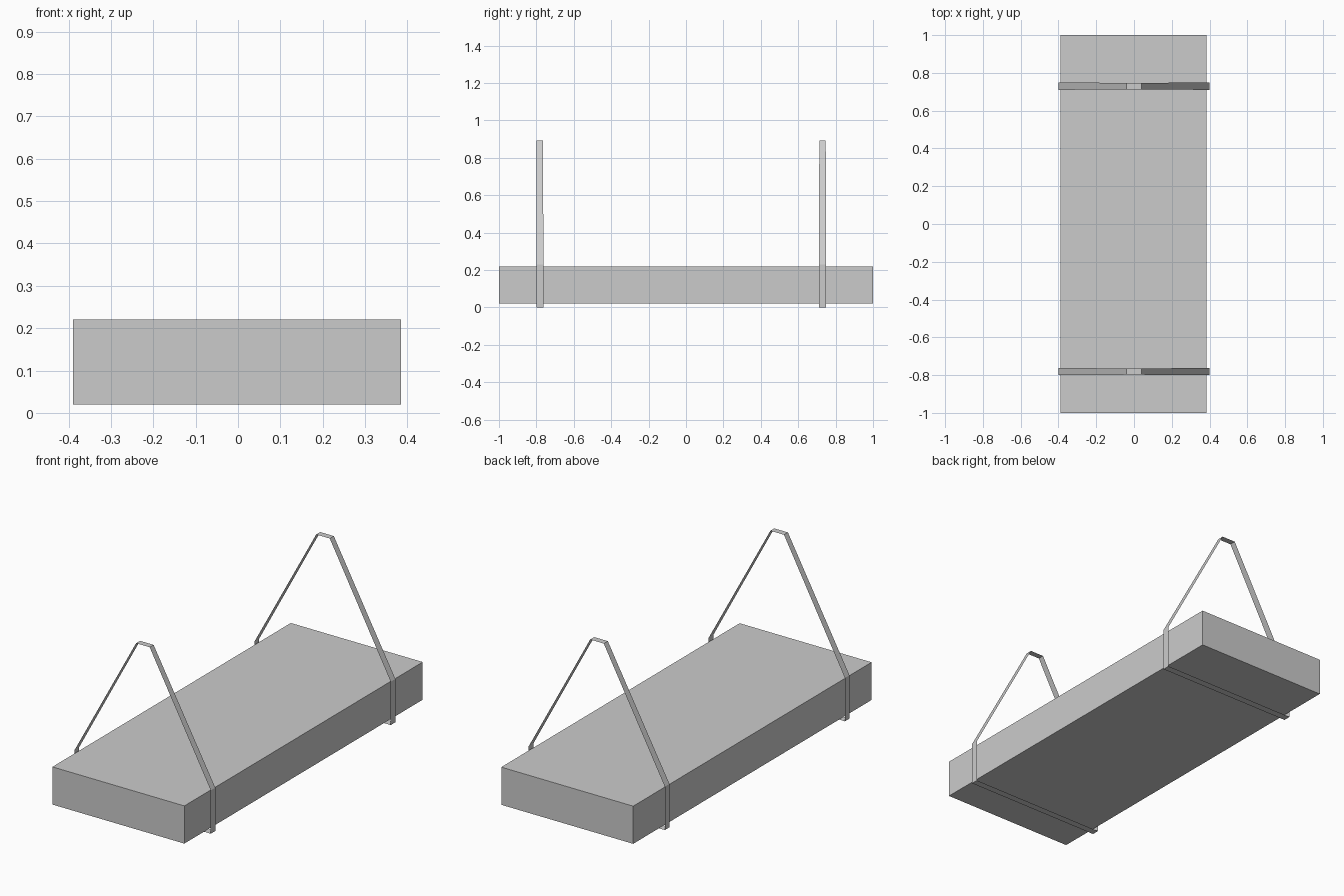
import bpy
import bmesh

if "Cube" in bpy.data.objects:
    bpy.data.objects.remove(bpy.data.objects["Cube"])


def make_object(name, bm):
    mesh = bpy.data.meshes.new(name)
    bm.to_mesh(mesh)
    bm.free()
    obj = bpy.data.objects.new(name, mesh)
    bpy.context.collection.objects.link(obj)
    return obj


def box(name, lo, hi):
    bm = bmesh.new()
    bmesh.ops.create_cube(bm, size=1)
    for v in bm.verts:
        v.co = [(a + b) / 2 + c * (b - a) for a, b, c in zip(lo, hi, v.co)]
    return make_object(name, bm)


def strap(name, y_low, y_top):
    # closed loop of flat webbing: under the slab, up the sides, to a narrow flat grip
    half = [(0.40, 0.0), (0.40, 0.23), (0.04, 0.893)]
    loop = half + [(-x, z) for x, z in reversed(half)]
    bm = bmesh.new()
    rows = []
    for x, z in loop:
        ys = y_top if z > 0.5 else y_low
        rows.append([bm.verts.new((x, y, z)) for y in ys])
    for i, (a, b) in enumerate(rows):
        c, d = rows[(i + 1) % len(rows)]
        bm.faces.new((a, b, d, c))
    bmesh.ops.recalc_face_normals(bm, faces=bm.faces)
    return make_object(name, bm)


# Solid slab
box("slab", (-0.39, -1.0, 0.02), (0.385, 1.0, 0.22))

# Carrying straps (thin sheets)
strap("front_strap", (-0.80, -0.762), (-0.798, -0.765))
strap("back_strap", (0.71, 0.749), (0.713, 0.747))
